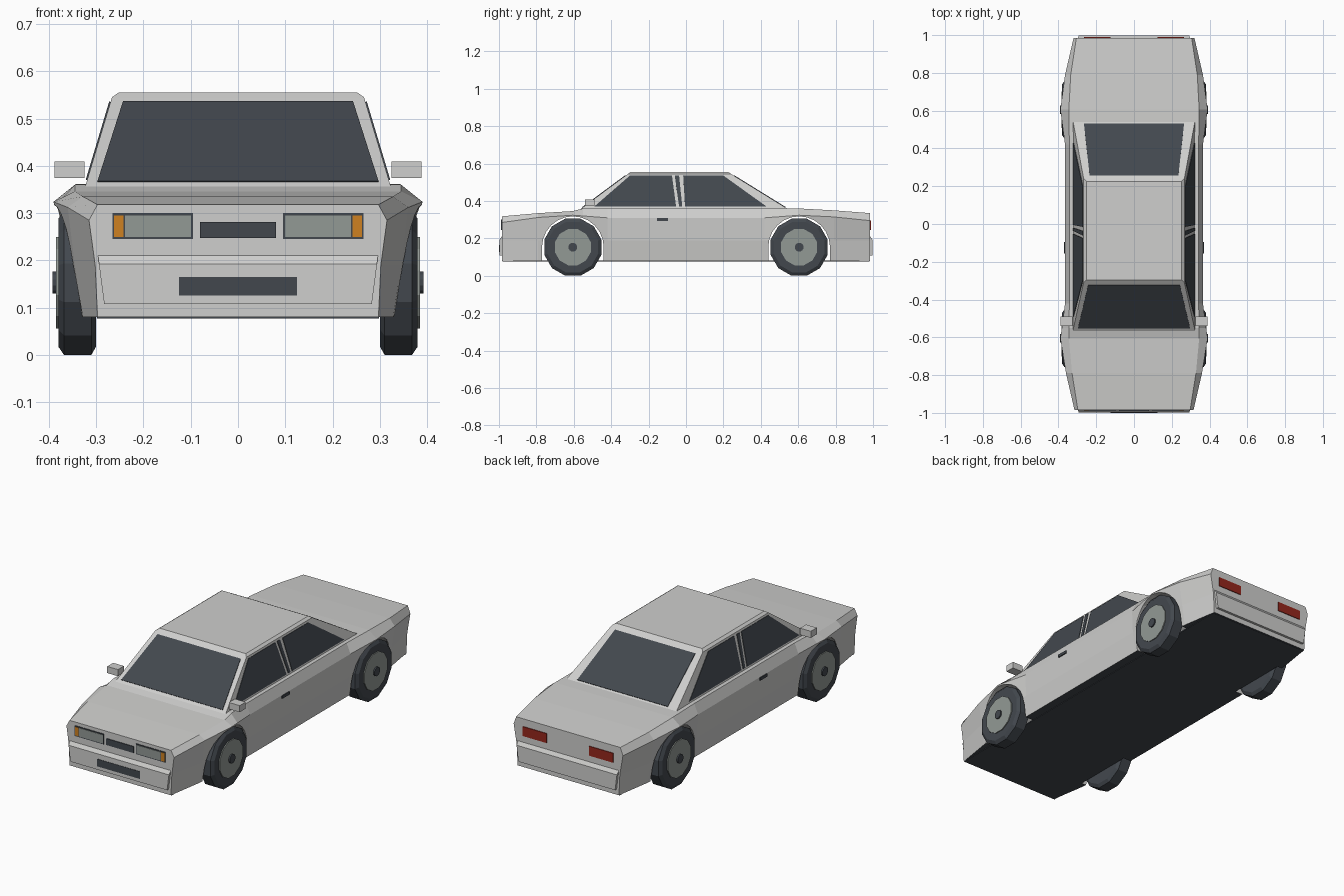
import bpy
import bmesh
import math
from mathutils import Vector

if "Cube" in bpy.data.objects:
    bpy.data.objects.remove(bpy.data.objects["Cube"], do_unlink=True)


def material(name, rgb):
    m = bpy.data.materials.new(name)
    m.use_nodes = True
    m.diffuse_color = (*rgb, 1)
    m.node_tree.nodes["Principled BSDF"].inputs["Base Color"].default_value = (*rgb, 1)
    return m


PAINT = material("silver paint", (0.62, 0.62, 0.61))
DARK = material("dark glass and rubber", (0.055, 0.064, 0.076))
GREY = material("lens and rim grey", (0.29, 0.32, 0.30))
AMBER = material("amber", (0.62, 0.22, 0.015))
RED = material("red", (0.30, 0.02, 0.012))


def finish(name, bm, *mats):
    bmesh.ops.recalc_face_normals(bm, faces=bm.faces)
    mesh = bpy.data.meshes.new(name)
    bm.to_mesh(mesh)
    bm.free()
    for m in mats:
        mesh.materials.append(m)
    ob = bpy.data.objects.new(name, mesh)
    bpy.context.scene.collection.objects.link(ob)
    return ob


def loft(name, rings, *mats):
    """Skin a list of closed rings and cap both ends."""
    bm = bmesh.new()
    vs = [[bm.verts.new(p) for p in ring] for ring in rings]
    n = len(rings[0])
    for a, b in zip(vs, vs[1:]):
        for i in range(n):
            j = (i + 1) % n
            bm.faces.new((a[i], a[j], b[j], b[i]))
    bm.faces.new(vs[0])
    bm.faces.new(vs[-1])
    return finish(name, bm, *mats)


def box(name, x0, x1, y0, y1, z0, z1, mat):
    rings = [[(x0, y0, z), (x1, y0, z), (x1, y1, z), (x0, y1, z)] for z in (z0, z1)]
    return loft(name, rings, mat)


def plate(name, pts, mat, lift=0.003):
    """Thin panel straddling the surface its corners lie on."""
    pts = [Vector(p) for p in pts]
    n = (pts[1] - pts[0]).cross(pts[2] - pts[0]).normalized() * lift
    return loft(name, [[p - n for p in pts], [p + n for p in pts]], mat)


# Lower body: y, sill x, waist x, shoulder x, shoulder z, deck x, deck z
STATIONS = [
    (-0.985, 0.297, 0.302, 0.315, 0.285, 0.297, 0.318),
    (-0.79, 0.328, 0.345, 0.36, 0.312, 0.328, 0.335),
    (-0.605, 0.345, 0.37, 0.39, 0.324, 0.345, 0.346),
    (-0.55, 0.346, 0.366, 0.382, 0.32, 0.345, 0.36),
    (-0.42, 0.346, 0.36, 0.365, 0.31, 0.342, 0.362),
    (0.42, 0.346, 0.36, 0.365, 0.31, 0.342, 0.362),
    (0.605, 0.345, 0.37, 0.39, 0.324, 0.345, 0.36),
    (0.79, 0.328, 0.345, 0.365, 0.315, 0.335, 0.35),
    (0.985, 0.297, 0.302, 0.32, 0.295, 0.305, 0.335),
]
rings = []
for y, xb, xm, xs, zs, xd, zd in STATIONS:
    half = [(xb, 0.08), (xm, 0.19), (xs, zs), (xd, zd)]
    rings.append([(x, y, z) for x, z in half] + [(-x, y, z) for x, z in reversed(half)])
body = loft("body", rings, PAINT, DARK)
for f in body.data.polygons:
    if f.normal.z < -0.9:
        f.material_index = 1

# Wheel arches cut right through the shell
WHEEL_Y, WHEEL_Z, ARCH_R = 0.605, 0.153, 0.165
for s in (-1, 1):
    arc = [(s * WHEEL_Y + ARCH_R * math.cos(math.pi * i / 12),
            WHEEL_Z + ARCH_R * math.sin(math.pi * i / 12)) for i in range(13)]
    outline = [(s * WHEEL_Y + ARCH_R, 0)] + arc + [(s * WHEEL_Y - ARCH_R, 0)]
    cutter = loft("arch_cutter", [[(x, y, z) for y, z in outline] for x in (-0.6, 0.6)])
    cutter.hide_render = True
    mod = body.modifiers.new("arch", "BOOLEAN")
    mod.operation = "DIFFERENCE"
    mod.object = cutter
    mod.solver = "EXACT"
    bpy.context.view_layer.update()
    cut = bpy.data.meshes.new_from_object(
        body.evaluated_get(bpy.context.evaluated_depsgraph_get()))
    body.modifiers.clear()
    body.data = cut
    bpy.data.objects.remove(cutter, do_unlink=True)

box("underside", -0.298, 0.298, -0.98, 0.98, 0.077, 0.083, DARK)

# Cabin with a softly stepped roof
BASE, EAVE = 0.355, 0.545


def side_x(z):
    return 0.322 - (z - 0.36) * 0.3


def screen_y(z):
    return -0.56 + (z - 0.36) * 1.35


def rear_y(z):
    return 0.54 - (z - 0.36) * 1.62


def cabin_ring(z, inset=0.0, level=None):
    x, f, r = side_x(z) - inset, screen_y(z) + inset, rear_y(z) - inset
    h = z if level is None else level
    return [(-x, f, h), (x, f, h), (x, r, h), (-x, r, h)]


loft("cabin", [cabin_ring(BASE), cabin_ring(EAVE), cabin_ring(EAVE, 0.014, 0.555)], PAINT)

# Windscreen and rear window
for name, fn, xb, xt in (("windscreen", screen_y, 0.297, 0.243),
                         ("rear_window", rear_y, 0.265, 0.235)):
    lo, hi = 0.366, 0.535
    plate(name, [(-xb, fn(lo), lo), (xb, fn(lo), lo), (xt, fn(hi), hi), (-xt, fn(hi), hi)], DARK)

# Side glass: bottom front, bottom rear, top rear, top front along y
SIDE_GLASS = {
    "front_side_window": (-0.49, -0.053, -0.075, -0.3),
    "pillar_trim": (-0.037, -0.02, -0.037, -0.06),
    "rear_side_window": (-0.005, 0.43, 0.2, -0.015),
}
for s, tag in ((1, "left"), (-1, "right")):
    for name, ys in SIDE_GLASS.items():
        plate(f"{tag}_{name}", [(s * side_x(z), y, z) for y, z in
                                zip(ys, (0.37, 0.37, 0.535, 0.535))], DARK)

    # Door mirrors and handles
    a, b = sorted((s * 0.325, s * 0.388))
    box(f"{tag}_mirror", a, b, -0.54, -0.49, 0.374, 0.409, PAINT)
    a, b = sorted((s * 0.355, s * 0.37))
    box(f"{tag}_door_handle", a, b, -0.155, -0.095, 0.294, 0.309, DARK)

    # Headlamps with indicators
    for part, x0, x1, z0, z1, depth, mat in (
            ("headlamp_frame", 0.095, 0.265, 0.245, 0.3, 0.988, DARK),
            ("headlamp_lens", 0.099, 0.239, 0.25, 0.295, 0.990, GREY),
            ("indicator", 0.242, 0.262, 0.25, 0.295, 0.990, AMBER)):
        a, b = sorted((s * x0, s * x1))
        box(f"{tag}_{part}", a, b, -depth, -0.984, z0, z1, mat)
    a, b = sorted((s * 0.125, s * 0.265))
    box(f"{tag}_tail_lamp", a, b, 0.984, 0.989, 0.245, 0.295, RED)

box("grille", -0.08, 0.08, -0.989, -0.984, 0.247, 0.281, DARK)
box("front_number_panel", -0.125, 0.125, -1.0, -0.995, 0.126, 0.165, DARK)

# Bumpers with a sloping upper ledge
for s, tag in ((-1, "front"), (1, "rear")):
    profile = [(0.283, 0.984, 0.108), (0.283, 0.998, 0.108),
               (0.294, 0.998, 0.192), (0.296, 0.984, 0.212)]
    loft(f"{tag}_bumper", [[(k * x, s * y, z) for x, y, z in profile] for k in (-1, 1)], PAINT)


# Wheels: rings of (radius, distance out from the centre line)
def turned(name, profile, sx, y, mat, sides=12):
    rings = []
    for r, x in profile:
        ring = []
        for i in range(sides):
            t = 2 * math.pi * (i + 0.5) / sides
            ring.append((sx * x, y + r * math.sin(t), WHEEL_Z + r * math.cos(t)))
        rings.append(ring)
    return loft(name, rings, mat)


for sx, side in ((1, "left"), (-1, "right")):
    for sy, end in ((-1, "front"), (1, "rear")):
        tag, y = f"{end}_{side}", sy * WHEEL_Y
        turned(tag + "_tyre", [(0.14, 0.3), (0.158, 0.31), (0.158, 0.368), (0.14, 0.38)],
               sx, y, DARK)
        turned(tag + "_rim", [(0.1, 0.37), (0.1, 0.385)], sx, y, GREY)
        turned(tag + "_hub_cap", [(0.024, 0.38), (0.024, 0.392)], sx, y, DARK)
